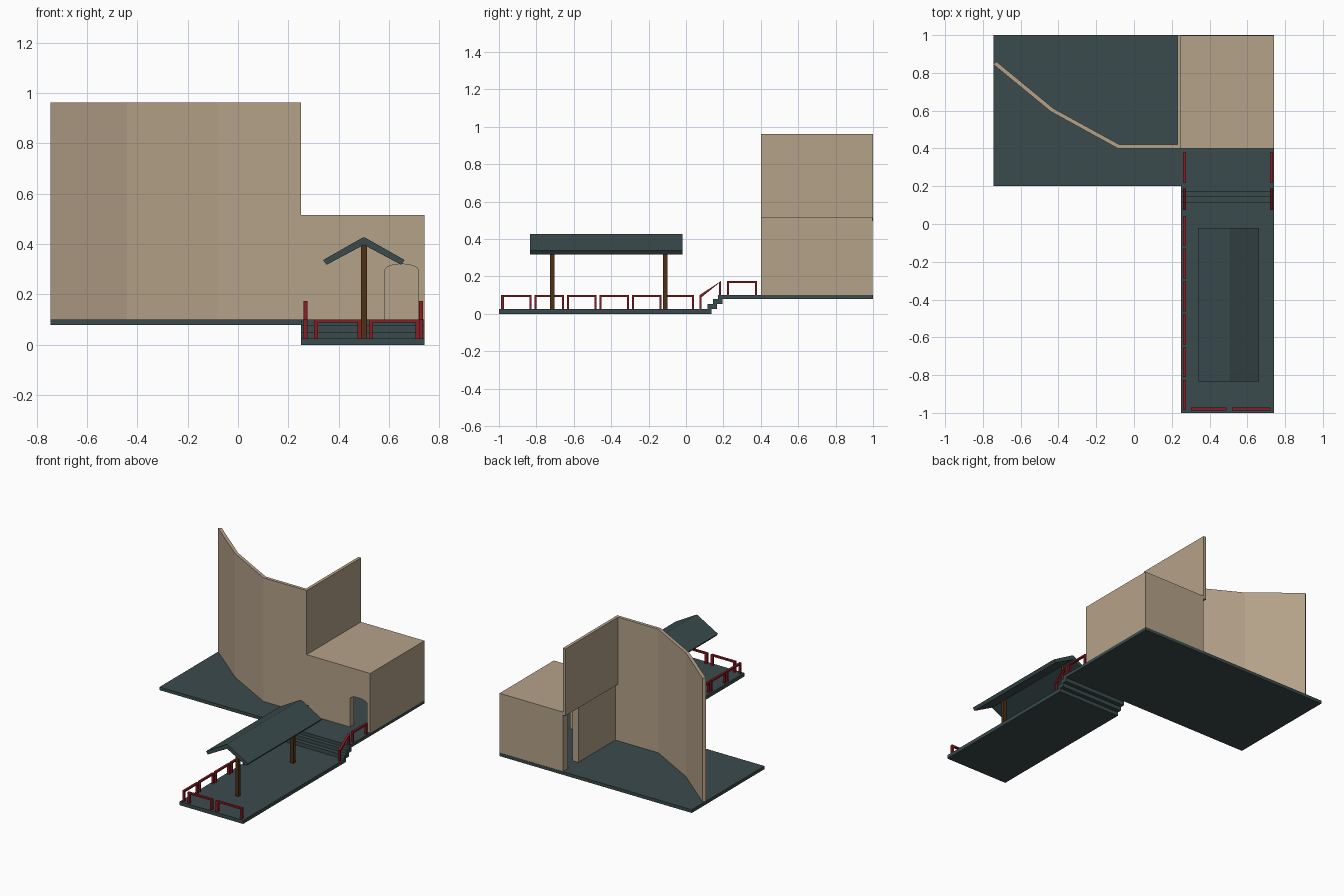
import bpy, bmesh, math
from mathutils import Vector

if "Cube" in bpy.data.objects:
    bpy.data.objects.remove(bpy.data.objects["Cube"])


def material(name, rgb):
    m = bpy.data.materials.new(name)
    m.diffuse_color = (*rgb, 1)
    m.use_nodes = True
    m.node_tree.nodes["Principled BSDF"].inputs["Base Color"].default_value = m.diffuse_color
    return m


TAN = material("sandstone", (0.46, 0.36, 0.25))
SLATE = material("dark slate", (0.043, 0.07, 0.072))
RED = material("deep red", (0.25, 0.012, 0.018))
WOOD = material("dark wood", (0.075, 0.03, 0.008))


def finish(name, bm, mat):
    bmesh.ops.recalc_face_normals(bm, faces=bm.faces)
    me = bpy.data.meshes.new(name)
    bm.to_mesh(me)
    bm.free()
    me.materials.append(mat)
    ob = bpy.data.objects.new(name, me)
    bpy.context.collection.objects.link(ob)
    return ob


def prism(bm, points, offset):
    """Extrude a closed 3D outline by an offset."""
    face = bm.faces.new([bm.verts.new(p) for p in points])
    ext = bmesh.ops.extrude_face_region(bm, geom=[face], use_keep_orig=True)
    verts = [g for g in ext["geom"] if isinstance(g, bmesh.types.BMVert)]
    bmesh.ops.translate(bm, verts=verts, vec=Vector(offset))


def add_box(bm, x0, x1, y0, y1, z0, z1):
    prism(bm, [(x0, y0, z0), (x1, y0, z0), (x1, y1, z0), (x0, y1, z0)], (0, 0, z1 - z0))


def box(name, mat, *b):
    bm = bmesh.new()
    add_box(bm, *b)
    return finish(name, bm, mat)


def solid(name, mat, points, offset):
    bm = bmesh.new()
    prism(bm, points, offset)
    return finish(name, bm, mat)


# Floors and steps
L, R = 0.25, 0.74
box("lower_deck", SLATE, L, R, -1, 0.135, 0, 0.025)
solid("upper_floor", SLATE,
      [(-0.745, 0.2, 0.078), (L, 0.2, 0.078), (L, 0.172, 0.078), (R, 0.172, 0.078),
       (R, 1, 0.078), (-0.745, 1, 0.078)], (0, 0, 0.022))
for i in range(2):
    y, z = 0.115 + 0.03 * i, 0.025 + 0.0265 * i
    box(f"step_{i + 1}", SLATE, L, R, y, y + 0.05, z, z + 0.0265)

# Bent tall wall and the straight tall wall over the house
solid("bent_wall", TAN,
      [(x, y, 0.1) for x, y in [(-0.745, 0.845), (-0.44, 0.595), (-0.085, 0.4), (L, 0.4),
                                (L, 0.422), (-0.08, 0.422), (-0.427, 0.612), (-0.728, 0.86)]],
      (0, 0, 0.862))
box("side_tall_wall", TAN, 0.229, L, 0.4, 1, 0.495, 0.962)

# House: hollow walls with an arched front door and a side opening
T = 0.045
cx, hw, spring, rise = 0.65, 0.066, 0.297, 0.024
arch = [(cx - hw * math.cos(math.pi * i / 8), spring + rise * math.sin(math.pi * i / 8))
        for i in range(9)]
front = [(L, 0.1), (cx - hw, 0.1)] + arch + [(cx + hw, 0.1), (R, 0.1), (R, 0.49), (L, 0.49)]
solid("house_front_wall", TAN, [(x, 0.4, z) for x, z in front], (0, T, 0))
side = [(0.4 + T, 0.1), (0.83, 0.1), (0.83, 0.485), (0.945, 0.485), (0.945, 0.1),
        (1 - T, 0.1), (1 - T, 0.49), (0.4 + T, 0.49)]
side = [(min(y, 1 - T), z) for y, z in side]
solid("house_left_wall", TAN, [(L, y, z) for y, z in side], (T, 0, 0))
box("house_right_wall", TAN, R - 0.02, R, 0.4 + T, 1 - T, 0.1, 0.49)
box("house_back_wall", TAN, L, R, 1 - T, 0.998, 0.1, 0.49)
box("house_roof", TAN, L, R, 0.4, 0.998, 0.49, 0.515)

# Canopy on two posts
solid("canopy_roof", SLATE,
      [(x, -0.835, z) for x, z in [(0.338, 0.337), (0.352, 0.318), (0.5, 0.397), (0.648, 0.318),
                                   (0.662, 0.337), (0.505, 0.426), (0.495, 0.426)]],
      (0, 0.815, 0))
for n, y in (("front", -0.715), ("rear", -0.11)):
    box(n + "_canopy_post", WOOD, 0.488, 0.512, y - 0.012, y + 0.012, 0.025, 0.4)

# Railings: two posts under a bar
W, P = 0.016, 0.011


def rail_y(name, x, y0, y1, z0, z1=None, h=0.075):
    z1 = z0 if z1 is None else z1
    pts = [(y0, z0), (y0 + P, z0), (y0 + P, z0 + h - P), (y1 - P, z1 + h - P),
           (y1 - P, z1), (y1, z1), (y1, z1 + h), (y0, z0 + h)]
    solid(name, RED, [(x - W / 2, y, z) for y, z in pts], (W, 0, 0))


def rail_x(name, x0, x1, y, z, h=0.075):
    bm = bmesh.new()
    pts = [(x0, z), (x0 + W, z), (x0 + W, z + h - P), (x1 - W, z + h - P),
           (x1 - W, z), (x1, z), (x1, z + h), (x0, z + h)]
    prism(bm, [(a, y - W / 2, b) for a, b in pts], (0, W, 0))
    finish(name, bm, RED)


for i in range(6):
    y = -0.985 + 0.174 * i
    rail_y(f"deck_rail_{i + 1}", 0.268, y, y + 0.158, 0.025)
for i, (a, b) in enumerate([(0.302, 0.49), (0.52, 0.722)]):
    rail_x(f"front_rail_{i + 1}", a, b, -0.98, 0.025)
for n, x in (("left", 0.268), ("right", 0.727)):
    rail_y(n + "_stair_rail", x, 0.073, 0.187, 0.025, 0.1)
    rail_y(n + "_upper_rail", x, 0.22, 0.38, 0.1)
